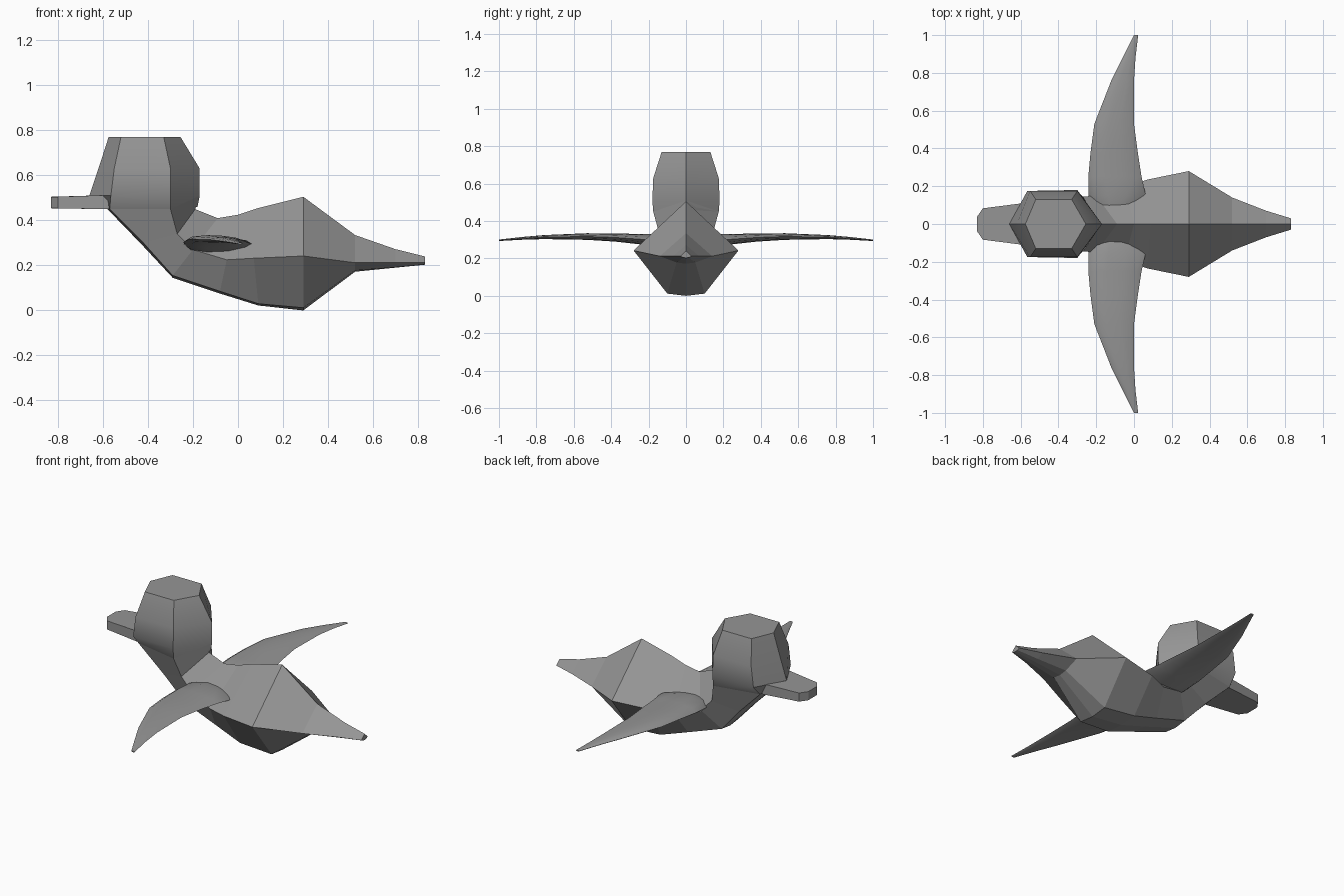
import bpy, math

if "Cube" in bpy.data.objects:
    bpy.data.objects.remove(bpy.data.objects["Cube"])

grey = bpy.data.materials.new("plain grey")
grey.diffuse_color = (0.30, 0.30, 0.30, 1)
grey.use_nodes = True
grey.node_tree.nodes["Principled BSDF"].inputs["Base Color"].default_value = grey.diffuse_color


def loft(name, rings, smooth=None):
    """Skin a list of equal-length vertex rings and cap both ends."""
    n = len(rings[0])
    verts = [p for r in rings for p in r]
    faces = [(i * n + j, i * n + (j + 1) % n, (i + 1) * n + (j + 1) % n, (i + 1) * n + j)
             for i in range(len(rings) - 1) for j in range(n)]
    faces += [tuple(range(n))[::-1], tuple(range(len(verts) - n, len(verts)))]
    me = bpy.data.meshes.new(name)
    me.from_pydata(verts, [], faces)
    me.materials.append(grey)
    ob = bpy.data.objects.new(name, me)
    bpy.context.collection.objects.link(ob)
    bpy.context.view_layer.objects.active = ob
    ob.select_set(True)
    bpy.ops.object.mode_set(mode='EDIT')
    bpy.ops.mesh.select_all(action='SELECT')
    bpy.ops.mesh.normals_make_consistent(inside=False)
    bpy.ops.object.mode_set(mode='OBJECT')
    if smooth:
        bpy.ops.object.shade_smooth_by_angle(angle=math.radians(smooth))
    ob.select_set(False)
    return ob


def six(top, side, low, keel):
    """Mirrored six-point section: ridge, flank, lower corner, keel."""
    (sx, sy, sz), (lx, ly, lz) = side, low
    return [(top[0], 0, top[1]), (sx, sy, sz), (lx, ly, lz),
            (keel[0], 0, keel[1]), (lx, -ly, lz), (sx, -sy, sz)]


# Body from tail tip to throat
body = [
    six((.83, .24), (.83, .03, .212), (.83, .015, .205), (.83, .203)),
    six((.70, .272), (.70, .07, .212), (.70, .03, .192), (.70, .19)),
    six((.52, .335), (.52, .14, .212), (.52, .05, .178), (.52, .172)),
    six((.29, .505), (.29, .28, .242), (.29, .10, .012), (.29, 0)),
    six((.09, .455), (.07, .235, .232), (.09, .11, .03), (.09, .022)),
    six((0, .425), (-.05, .19, .225), (-.08, .095, .085), (-.08, .075)),
    six((-.09, .41), (-.20, .15, .27), (-.29, .08, .155), (-.29, .145)),
    six((-.19, .45), (-.27, .145, .34), (-.42, .10, .30), (-.43, .295)),
    six((-.17, .51), (-.30, .175, .45), (-.57, .12, .45), (-.58, .45)),
]
loft("body", body)

# Head, a tapering hexagonal block
head = [
    six((-.18, .46), (-.30, .175, .45), (-.57, .12, .45), (-.60, .45)),
    six((-.17, .51), (-.30, .18, .51), (-.565, .175, .51), (-.66, .51)),
    six((-.17, .63), (-.30, .175, .63), (-.55, .175, .63), (-.62, .63)),
    six((-.255, .77), (-.33, .13, .77), (-.52, .13, .77), (-.575, .77)),
]
loft("head", head, 35)

# Flat bill
outline = [(-.50, .12), (-.59, .11), (-.80, .083), (-.83, .04)]
outline += [(x, -y) for x, y in reversed(outline)]
loft("bill", [[(x, y, z if x > -.7 else (.454 if z < .48 else .505)) for x, y in outline]
              for z in (.45, .512)])

# Curved wings: y, leading x, trailing x, middle z, thickness
stations = [(.08, -.20, .00, .285, .07), (.15, -.24, .063, .295, .075),
            (.25, -.242, .04, .303, .056), (.38, -.23, .02, .312, .045),
            (.53, -.21, .00, .317, .036), (.76, -.12, .00, .314, .022),
            (.88, -.06, .008, .307, .015), (1.0, .00, .022, .297, .008)]
for side, label in ((1, "left"), (-1, "right")):
    rings = []
    for y, lead, trail, z, thick in stations:
        ring = []
        for k in range(10):
            a = 2 * math.pi * k / 10
            u = (1 - math.cos(a)) / 2
            h = math.sin(a) * thick / 2 * (1.2 - .5 * u)
            ring.append((lead + (trail - lead) * u, side * y, z + h))
        rings.append(ring)
    loft(label + "_wing", rings, 50)
